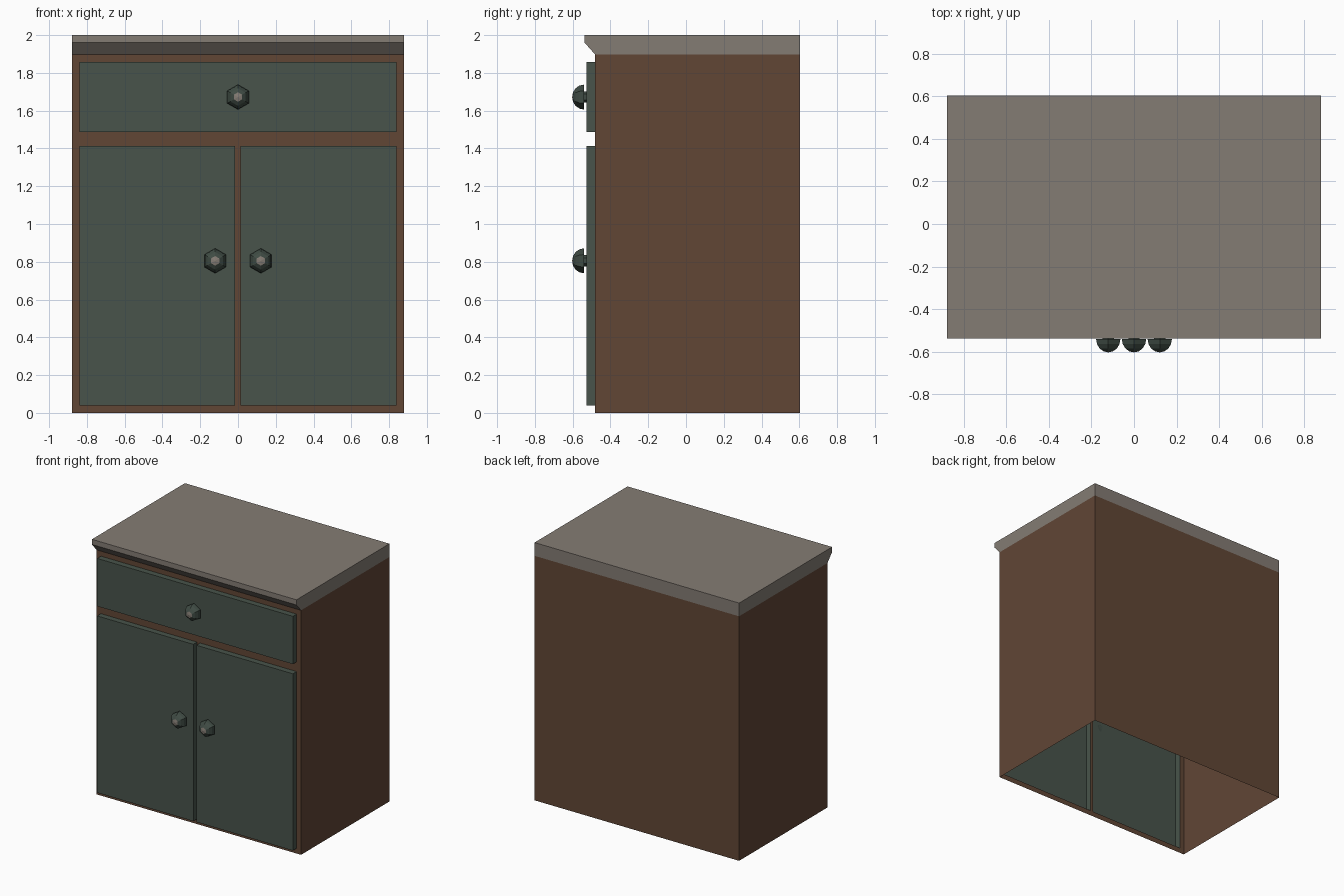
import bpy, bmesh, math

if "Cube" in bpy.data.objects:
    bpy.data.objects.remove(bpy.data.objects["Cube"])

def material(name, rgb):
    m = bpy.data.materials.new(name)
    m.diffuse_color = (*rgb, 1)
    m.use_nodes = True
    m.node_tree.nodes["Principled BSDF"].inputs["Base Color"].default_value = m.diffuse_color
    return m

BROWN = material("brown wood", (0.119, 0.061, 0.036))
GREEN = material("grey green paint", (0.065, 0.088, 0.070))
GREY = material("grey worktop", (0.231, 0.202, 0.174))
DARK = material("dark green knob", (0.050, 0.071, 0.058))

W, FRONT, BACK = 0.878, -0.481, 0.603
PANEL_Y, LIP_Y, RIM_Z = -0.527, -0.537, 1.897

def finish(bm, name, mats, recalc=True):
    bmesh.ops.remove_doubles(bm, verts=bm.verts, dist=1e-5)
    if recalc:
        bmesh.ops.recalc_face_normals(bm, faces=bm.faces)
    me = bpy.data.meshes.new(name)
    bm.to_mesh(me)
    bm.free()
    for m in mats:
        me.materials.append(m)
    ob = bpy.data.objects.new(name, me)
    bpy.context.collection.objects.link(ob)
    return ob

def face(bm, pts):
    return bm.faces.new([bm.verts.new(p) for p in pts])

def front_quad(bm, x0, x1, z0, z1, y):
    face(bm, [(x0, y, z0), (x1, y, z0), (x1, y, z1), (x0, y, z1)])

# Carcass: open-bottomed shell whose front is a frame with three openings
bm = bmesh.new()
face(bm, [(W, BACK, 0), (-W, BACK, 0), (-W, BACK, RIM_Z), (W, BACK, RIM_Z)])
face(bm, [(W, FRONT, 0), (W, BACK, 0), (W, BACK, RIM_Z), (W, FRONT, RIM_Z)])
face(bm, [(-W, BACK, 0), (-W, FRONT, 0), (-W, FRONT, RIM_Z), (-W, BACK, RIM_Z)])
panels = {
    "left_door": (-0.84, -0.015, 0.04, 1.412),
    "right_door": (0.012, 0.84, 0.04, 1.412),
    "drawer_front": (-0.84, 0.84, 1.487, 1.858),
}
xs = [-W, -0.84, -0.015, 0.012, 0.84, W]
zs = [0, 0.04, 1.412, 1.487, 1.858, RIM_Z]
for x0, x1 in zip(xs, xs[1:]):
    for z0, z1 in zip(zs, zs[1:]):
        cx, cz = (x0 + x1) / 2, (z0 + z1) / 2
        if not any(a < cx < b and c < cz < d for a, b, c, d in panels.values()):
            front_quad(bm, x0, x1, z0, z1, FRONT)
finish(bm, "cabinet_carcass", [BROWN], recalc=False)

# Doors and drawer: raised hollow panels
for name, (x0, x1, z0, z1) in panels.items():
    bm = bmesh.new()
    front_quad(bm, x0, x1, z0, z1, PANEL_Y)
    loop = [(x0, z0), (x1, z0), (x1, z1), (x0, z1)]
    for (ax, az), (bx, bz) in zip(loop, loop[1:] + loop[:1]):
        face(bm, [(ax, PANEL_Y, az), (ax, FRONT, az), (bx, FRONT, bz), (bx, PANEL_Y, bz)])
    finish(bm, name, [GREEN], recalc=False)

# Worktop: side profile with a chamfered front lip, open underneath
bm = bmesh.new()
prof = [(FRONT, RIM_Z), (LIP_Y, 1.96), (LIP_Y, 2), (BACK, 2), (BACK, RIM_Z)]
for (ay, az), (by, bz) in zip(prof, prof[1:]):
    face(bm, [(-W, ay, az), (W, ay, az), (W, by, bz), (-W, by, bz)])
face(bm, [(W, y, z) for y, z in reversed(prof)])
face(bm, [(-W, y, z) for y, z in prof])
finish(bm, "worktop", [GREY], recalc=False)

# Knobs: six-sided domes on short stems with a pale worn tip
def knob(name, cx, cz, sides=6, r=0.066):
    prof = [(0.03, PANEL_Y), (0.03, -0.54)]
    for i in range(4):
        a = math.radians(22.5 * i)
        prof.append((r * math.cos(a), -0.54 - 0.063 * math.sin(a)))
    bm = bmesh.new()
    rings = [[bm.verts.new((cx + q * math.cos(math.pi / 2 + math.tau * k / sides), y,
                            cz + q * math.sin(math.pi / 2 + math.tau * k / sides)))
              for k in range(sides)] for q, y in prof]
    tip = bm.verts.new((cx, -0.603, cz))
    for k in range(sides):
        n = (k + 1) % sides
        for a, b in zip(rings, rings[1:]):
            bm.faces.new((a[k], a[n], b[n], b[k]))
        bm.faces.new((rings[-1][k], rings[-1][n], tip)).material_index = 1
    bm.faces.new(rings[0])
    finish(bm, name, [DARK, GREY])

knob("drawer_knob", 0, 1.672)
knob("left_door_knob", -0.121, 0.805)
knob("right_door_knob", 0.121, 0.805)
